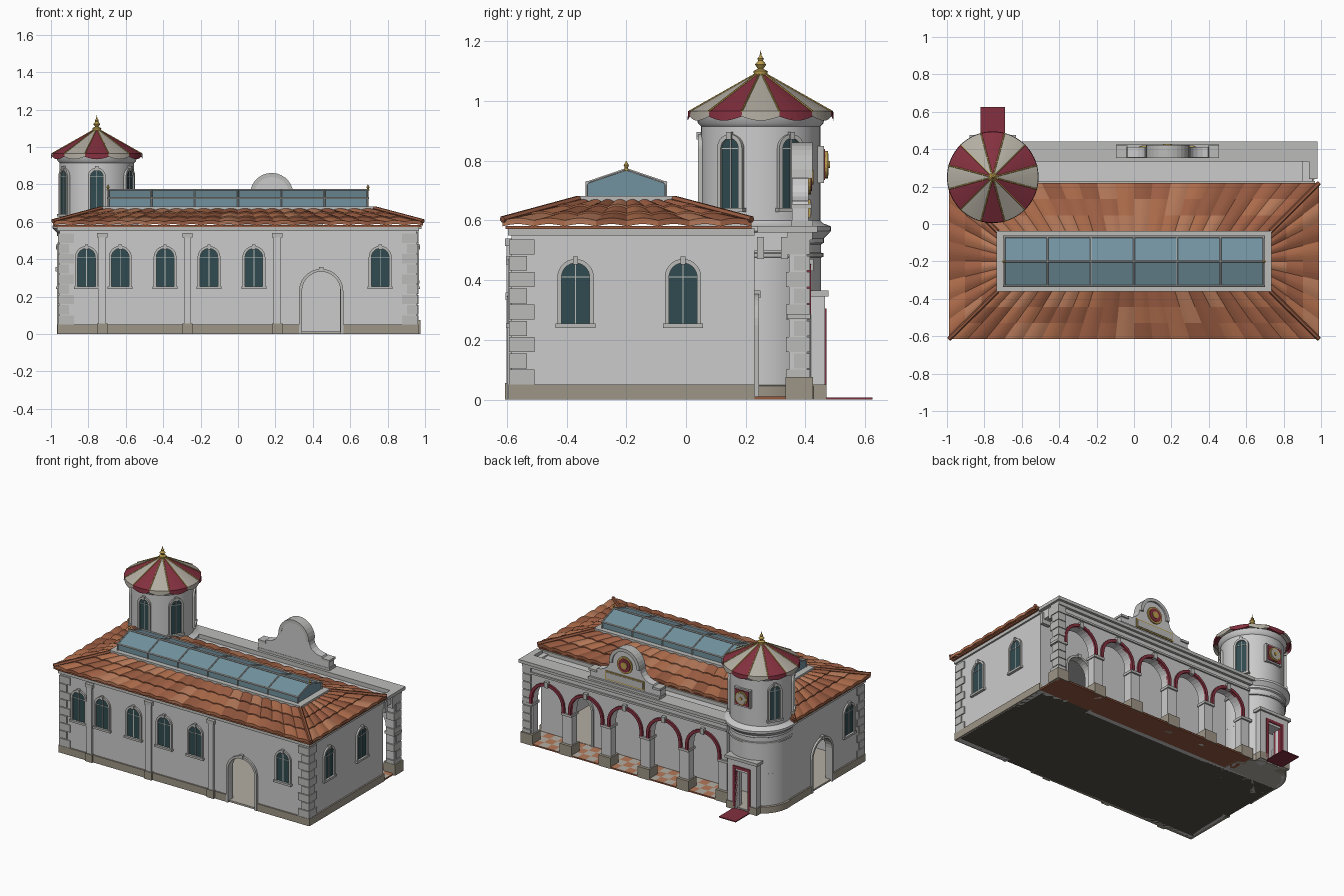
import bpy, bmesh, random
from math import sin, cos, pi, radians
from mathutils import Vector, Matrix

if "Cube" in bpy.data.objects:
    bpy.data.objects.remove(bpy.data.objects["Cube"])
random.seed(4)

def mat(name, *c):
    m = bpy.data.materials.new(name)
    m.diffuse_color = (*c, 1)
    m.use_nodes = True
    m.node_tree.nodes["Principled BSDF"].inputs["Base Color"].default_value = m.diffuse_color
    return m
GLASS = mat("dark_glass", .03, .07, .08)
SKY = mat("skylight_glass", .17, .29, .35)
RED = mat("maroon", .23, .03, .05)
GOLD = mat("gold", .5, .34, .08)
BASE = mat("plinth_stone", .34, .30, .24)
STONE = mat("pale_stone", .5, .5, .49)
CREAM = mat("cream", .45, .42, .36)
DARK = mat("underside", .09, .08, .06)
TILES = [mat(f"terracotta_{i}", r, g, b) for i, (r, g, b) in
         enumerate([(.36, .12, .06), (.42, .15, .07), (.30, .10, .05), (.46, .19, .10)])]

def mesh(name, verts, faces, mats=None, M=None, idx=None, smooth=False):
    me = bpy.data.meshes.new(name)
    me.from_pydata([M @ Vector(v) if M else v for v in verts], [], faces)
    for m in (mats if isinstance(mats, list) else [mats] if mats else []):
        me.materials.append(m)
    if idx:
        me.polygons.foreach_set("material_index", idx)
    bm = bmesh.new()
    bm.from_mesh(me)
    bmesh.ops.recalc_face_normals(bm, faces=bm.faces)
    bm.to_mesh(me)
    bm.free()
    ob = bpy.data.objects.new(name, me)
    bpy.context.collection.objects.link(ob)
    if smooth:
        bpy.ops.object.select_all(action='DESELECT')
        ob.select_set(True)
        bpy.context.view_layer.objects.active = ob
        bpy.ops.object.shade_smooth_by_angle(angle=radians(35))
    return ob

def F(x, y, z, deg):
    """Wall frame: u along the wall, v up, w outward."""
    a = radians(deg)
    return Matrix(((-sin(a), 0, cos(a), x), (cos(a), 0, sin(a), y), (0, 1, 0, z), (0, 0, 0, 1)))

def prism(name, pts, w0, w1, M, m=None):
    n = len(pts)
    v = [(*p, w0) for p in pts] + [(*p, w1) for p in pts]
    f = [list(range(n))[::-1], list(range(n, 2 * n))] + [[i, (i + 1) % n, n + (i + 1) % n, n + i] for i in range(n)]
    return mesh(name, v, f, m, M)

def box(name, x0, x1, y0, y1, z0, z1, m=None, M=None):
    return prism(name, [(x0, y0), (x1, y0), (x1, y1), (x0, y1)], z0, z1, M or Matrix(), m)

def lathe(name, prof, c, m=None, seg=40, a0=0, a1=360, closed=False):
    full = a1 - a0 == 360
    cols = seg if full else seg + 1
    n = len(prof)
    v = []
    for i in range(cols):
        a = radians(a0 + (a1 - a0) * i / seg)
        v += [(c[0] + r * cos(a), c[1] + r * sin(a), z) for r, z in prof]
    f = [[i * n + j, (i + 1) % cols * n + j, (i + 1) % cols * n + (j + 1) % n, i * n + (j + 1) % n]
         for i in range(seg) for j in range(n if closed else n - 1)]
    if closed and not full:
        f += [list(range(n)), list(range((cols - 1) * n, cols * n))]
    return mesh(name, v, f, m, smooth=True)

def rod(name, p, q, r, m=None):
    p, q = Vector(p), Vector(q)
    M = Matrix.Translation(p) @ (q - p).to_track_quat('Z', 'Y').to_matrix().to_4x4()
    pts = [(r * cos(k * pi / 3), r * sin(k * pi / 3)) for k in range(6)]
    return prism(name, pts, 0, (q - p).length, M, m)

def arch(hw, v0, spring, c=0, n=14):
    """Open arch line from lower right over the top to lower left."""
    arc = [(c + hw * cos(pi * i / n), spring + hw * sin(pi * i / n)) for i in range(n + 1)]
    return [(c + hw, v0)] + arc + [(c - hw, v0)]

def band(name, hw, t, v0, spring, w0, w1, M, m=STONE):
    return prism(name, arch(hw + t, v0, spring) + arch(hw, v0, spring)[::-1], w0, w1, M, m)

def wall(name, u0, u1, h, doors, depth, M, m=None):
    pts = [(u0, 0)]
    for c, hw, s in sorted(doors):
        pts += arch(hw, 0, s, c)[::-1]
    return prism(name, pts + [(u1, 0), (u1, h), (u0, h)], -depth, 0, M, m)

def window(name, M, hw=.047, h=.205):
    s = h - hw
    prism(name + "_glass", arch(hw, 0, s), -.01, .003, M, GLASS)
    band(name + "_frame", hw, .014, 0, s, -.01, .012, M)
    box(name + "_sill", -hw - .02, hw + .02, -.012, .002, -.01, .018, STONE, M)
    box(name + "_keystone", -.009, .009, h - .004, h + .022, -.01, .018, STONE, M)
    box(name + "_mullion", -.002, .002, 0, h, 0, .006, STONE, M)
    box(name + "_bar", -hw, hw, s - .002, s + .002, 0, .006, STONE, M)

def doorway(name, M, hw=.103, s=.23):
    band(name + "_frame", hw, .015, 0, s, -.04, .014, M)
    box(name + "_keystone", -.012, .012, s + hw, s + hw + .025, -.01, .02, STONE, M)

# hall walls with arched doorways
X, Y0, Y1, H = .955, -.585, .23, .57
front, back = F(0, Y0, 0, -90), F(0, Y1, 0, 90)
right, left = F(X, 0, 0, 0), F(-X, 0, 0, 180)
wall("front_wall", -X, X, H, [(.445, .103, .23)], .03, front)
wall("back_wall", -X, X, H, [(-.65, .09, .25)], .03, back)
wall("right_wall", Y0, Y1, H, [], .03, right)
wall("left_wall", -Y1, -Y0, H, [(.12, .103, .23)], .03, left)
doorway("front_door", F(.445, Y0, 0, -90))
doorway("left_door", F(-X, -.12, 0, 180))
doorway("porch_door", F(.65, Y1, 0, 90), .09, .25)
box("hall_floor", -X, X, Y0, Y1, .002, .012, CREAM)
box("hall_underside", -X, X, Y0, Y1, 0, .002, DARK)
for u0, u1, M in [(-X, .325, front), (.565, X, front), (Y0, Y1, right), (-Y1, 0, left), (.24, -Y0, left)]:
    box("plinth", u0 - .008, u1 + .008 if u1 > .4 else u1, 0, .05, -.01, .01, BASE, M)
box("eaves_cornice", -X - .012, X + .012, Y0 - .012, Y1, .55, .575, STONE)

# windows and pilasters
for x in (-.81, -.63, -.39, -.155, .085, .76):
    window("front_window", F(x, Y0, .252, -90))
for y in (-.37, -.01):
    window("right_window", F(X, y, .252, 0))
window("left_window", F(-X, -.42, .252, 180))
for x in (-.725, -.27, .21):
    box("pilaster", x - .02, x + .02, 0, .53, 0, .016, None, F(0, Y0, 0, -90))
    box("pilaster_cap", x - .028, x + .028, .515, .54, 0, .022, STONE, front)
    box("pilaster_base", x - .028, x + .028, 0, .055, 0, .022, BASE, front)

# alternating corner quoins
for i in range(9):
    z, L = .05 + i * .0545, .078 if i % 2 == 0 else .052
    for s in (-1, 1):
        a, b = sorted((s * (X + .008), s * (X - L)))
        box("quoin", a, b, Y0 - .008, Y0 + L, z, z + .05, STONE)
    box("arcade_quoin", X - .05, X + .01, .413 - L, .416, z, z + .05, STONE)

# hipped roof of stepped, wavy tile courses
O = [(-.99, -.615), (.99, -.615), (.99, .22), (-.99, .22)]
I = [(-.73, -.36), (.73, -.36), (.73, -.04), (-.73, -.04)]
for k in range(4):
    A, B, C, D = (Vector(p) for p in (O[k], O[(k + 1) % 4], I[k], I[(k + 1) % 4]))
    v, f, idx = [], [], []
    tiles = 20 if k % 2 == 0 else 8
    n = tiles * 6
    for c in range(3):
        b0 = len(v)
        for i in range(n + 1):
            s = i / n
            wave = .008 * abs(sin(pi * s * tiles))
            for t, dz in ((c / 3, -.014), (c / 3, .006), ((c + 1) / 3, 0)):
                p = A.lerp(B, s).lerp(C.lerp(D, s), t)
                v.append((p.x, p.y, .594 + .07 * t + dz + wave))
        for i in range(n):
            if i % 6 == 0:
                tone = random.randrange(4)
            for r in (0, 1):
                q = b0 + i * 3 + r
                f.append([q, q + 3, q + 4, q + 1])
                idx.append(tone)
    mesh("roof_tiles", v, f, TILES, idx=idx)
    rod("hip_ridge", (*A, .603), (*C, .672), .012, TILES[2])
box("roof_soffit", -.98, .98, -.605, .22, .572, .582, TILES[2])

# skylight lantern
box("skylight_curb", -.735, .735, -.362, -.038, .64, .682, STONE)
side = F(0, -.2, 0, 0)
prism("skylight_glass", [(-.128, .68), (.128, .68), (.128, .725), (0, .768), (-.128, .725)], -.69, .69, side, SKY)
for i in range(7):
    x = -.693 + i * .231
    path = [(-.332, .68), (-.332, .726), (-.2, .771), (-.068, .726), (-.068, .68)]
    for p, q in zip(path, path[1:]):
        rod("skylight_bar", (x, *p), (x, *q), .005, STONE)
for y, z in [(-.332, .726), (-.068, .726), (-.2, .771)]:
    rod("skylight_rail", (-.7, y, z), (.7, y, z), .006, STONE)
for x in (-.695, .695):
    lathe("skylight_finial", [(0, .765), (.009, .768), (.005, .776), (.009, .785), (0, .8)], (x, -.2), GOLD, 12)

# porch: checkered floor, roof and arcade
v, f, idx = [], [], []
for i in range(26):
    for j in range(3):
        x, y, b = -.6 + i * .06, .235 + j * .062, len(v)
        v += [(x, y, .012), (x + .06, y, .012), (x + .06, y + .062, .012), (x, y + .062, .012)]
        f.append([b, b + 1, b + 2, b + 3])
        idx.append((i + j) % 2)
mesh("porch_floor", v, f, [TILES[3], CREAM], idx=idx)
box("porch_slab", -.6, .96, .23, .42, 0, .01, TILES[2])
box("porch_roof", -.6, .95, .22, .36, .535, .55)
arc = F(.18, .405, 0, 90)
wall("arcade", -.78, .78, .56, [(c * .3, .115, .32) for c in range(-2, 3)], .06, arc)
box("arcade_string_course", -.78, .78, .49, .503, 0, .01, STONE, arc)
box("arcade_cornice_lower", -.785, .79, .535, .56, -.065, .018, STONE, arc)
box("arcade_cornice", -.8, .8, .56, .582, -.07, .035, STONE, arc)
box("side_beam", .90, .955, .22, .36, .5, .56)
box("side_cornice", .935, .98, .24, .44, .56, .582, STONE)
for y in (.25, .33):
    box("side_bracket", .9, .965, y - .012, y + .012, .47, .545, STONE)
for c in range(-2, 3):
    M = F(.18 + c * .3, .405, 0, 90)
    band("arch_trim", .115, .02, .285, .32, -.01, .014, M, RED)
    box("arch_keystone", -.014, .014, .43, .47, 0, .022, STONE, M)
for c in range(6):
    M = F(.93 - c * .3, .405, 0, 90)
    box("pier_base", -.045, .045, 0, .075, -.072, .02, BASE, M)
    box("pier_cap", -.041, .041, .27, .287, -.066, .012, STONE, M)

# curved gable with roundel and plaque
half = [(.27, .58), (.27, .645), (.225, .645), (.215, .665)]
half += [(.215 - .095 * sin(a * pi / 10), .665 + .075 * (1 - cos(a * pi / 10))) for a in range(1, 6)]
top = [(.112 * cos(pi * i / 20), .745 + .112 * sin(pi * i / 20)) for i in range(21)]
prism("gable", half + top + [(-u, w) for u, w in half[::-1]], -.05, .006, arc)
band("gable_coping", .094, .022, .74, .745, -.052, .018, arc)
box("gable_foot", -.275, .275, .58, .6, -.052, .02, STONE, arc)
for s in (-1, 1):
    box("gable_shoulder", s * .245 - .03, s * .245 + .03, .64, .655, -.052, .016, STONE, arc)

def disc(name, r, v, w, M, m):
    prism(name, [(r * cos(i * pi / 12), v + r * sin(i * pi / 12)) for i in range(24)], 0, w, M, m)
disc("roundel_rim", .058, .745, .014, arc, GOLD)
disc("roundel_face", .046, .745, .017, arc, RED)
disc("roundel_boss", .024, .745, .022, arc, GOLD)
box("plaque_frame", -.15, .15, .61, .67, 0, .012, GOLD, arc)
box("plaque", -.14, .14, .618, .662, 0, .015, STONE, arc)

# round corner tower, open at its door
T = (-.755, .25)
lathe("tower_base", [(.18, 0), (.203, 0), (.203, .27), (.18, .27)], T, None, 40, 104, 436, True)
lathe("tower_plinth", [(.2, 0), (.213, 0), (.213, .045), (.2, .05)], T, BASE, 40, 104, 436, True)
lathe("tower_floor", [(0, .01), (.2, .01), (.2, 0), (0, 0)], T, CREAM)
lathe("tower_shaft", [(.18, .27), (.203, .27), (.203, .52), (.212, .525), (.212, .54), (.222, .55), (.236, .565),
                      (.236, .58), (.21, .59), (.2, .6), (.2, .915), (.21, .925), (.216, .95), (0, .955)], T, None, 48)
lathe("tower_string_course", [(.2, .475), (.21, .478), (.21, .49), (.2, .493)], T, STONE, 48)
for a in (-90, -30, 30, 150, 210):
    r = radians(a)
    window("tower_window", F(T[0] + .197 * cos(r), T[1] + .197 * sin(r), .64, a), .034, .235)

# striped tent roof with scalloped valance
for k in range(12):
    def P(deg, r, z):
        return (T[0] + r * cos(radians(deg)), T[1] + r * sin(radians(deg)), z)
    a = k * 30
    rim = [P(a - 15 + 5 * i, .243, .966) for i in range(7)]
    hem = [P(a - 15 + 5 * i, .245, .948 - .014 * sin(pi * i / 6)) for i in range(7)]
    low = [P(a - 15, .2, .95), P(a + 15, .2, .95)]
    faces = [[0, i + 1, i + 2] for i in range(6)] + [[i + 1, i + 8, i + 9, i + 2] for i in range(6)] + [[1, 7, 16, 15]]
    mesh("tent_panel", [P(0, 0, 1.1)] + rim + hem + low, faces, RED if k % 2 else CREAM)
    rod("tent_rib", P(a + 15, .245, .966), P(0, 0, 1.1), .0035, GOLD)
lathe("tower_finial", [(.022, 1.085), (.024, 1.1), (.009, 1.108), (.019, 1.122), (.008, 1.135), (.011, 1.142),
                       (.004, 1.15), (0, 1.172)], T, GOLD, 16)

# square clock panel on the tower
M = F(T[0], .445, 0, 90)
box("clock_panel", -.062, .062, .725, .85, -.02, .017, STONE, M)
box("clock_border", -.052, .052, .735, .84, 0, .021, RED, M)
disc("clock_rim", .046, .787, .03, M, GOLD)
disc("clock_face", .037, .787, .033, M, CREAM)
disc("clock_boss", .012, .787, .038, M, GOLD)

# entrance portal and carpet
M = F(T[0], .465, 0, 90)
for s in (-1, 1):
    box("portal_jamb", s * .08 - .032, s * .08 + .032, 0, .33, -.07, 0, None, M)
    box("portal_trim", s * .058 - .01, s * .058 + .01, .02, .3, -.06, .006, RED, M)
    box("portal_base", s * .085 - .033, s * .085 + .033, 0, .05, -.07, .006, BASE, M)
box("portal_lintel", -.112, .112, .27, .345, -.09, 0, None, M)
box("portal_trim_top", -.068, .068, .285, .305, -.03, .006, RED, M)
box("portal_cornice", -.125, .125, .345, .365, -.1, .012, STONE, M)
box("carpet", -.82, -.69, .46, .625, 0, .007, RED)
